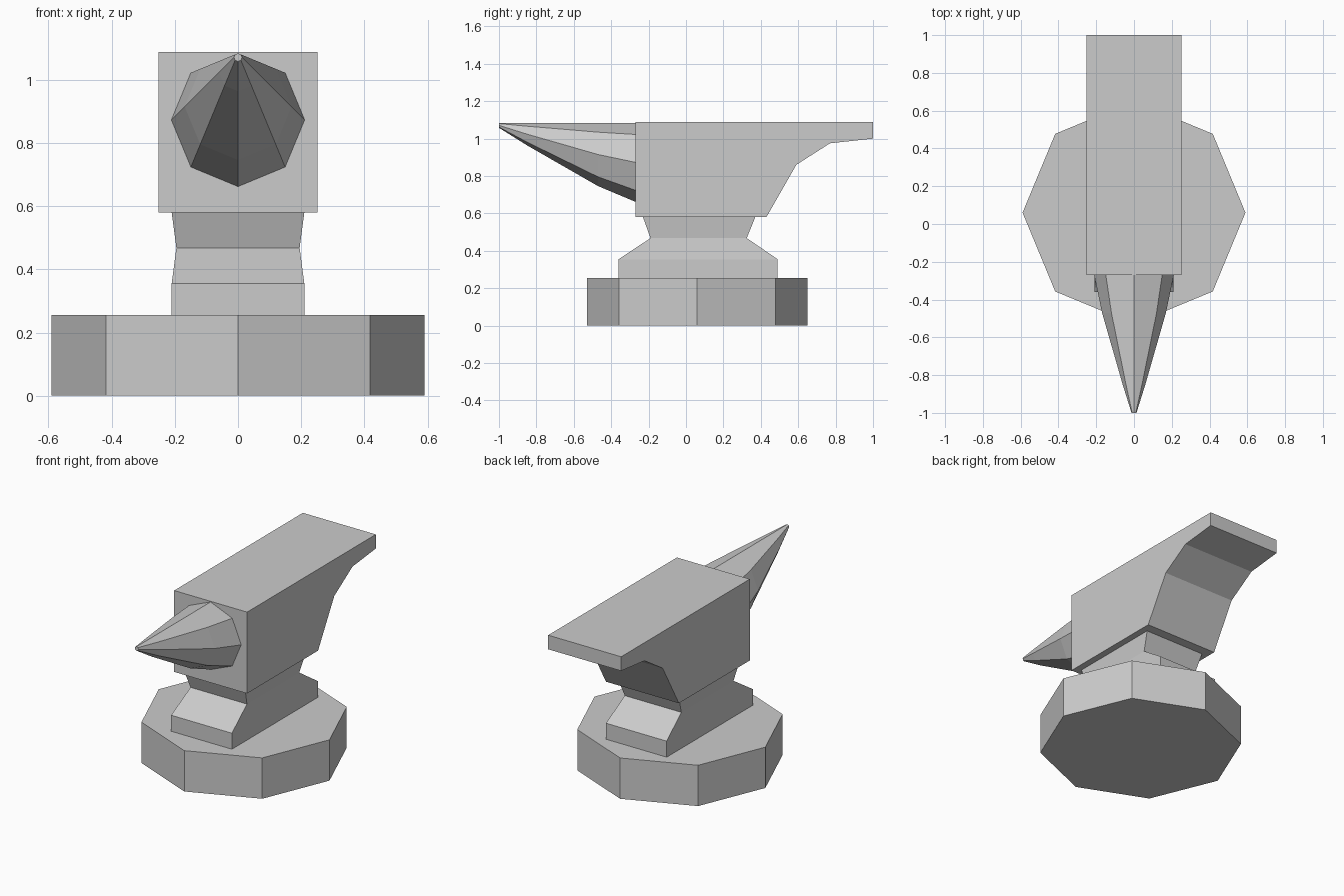
import bpy
import bmesh
from math import cos, sin, pi

cube = bpy.data.objects.get("Cube")
if cube:
    bpy.data.objects.remove(cube)

steel = bpy.data.materials.new("grey_steel")
steel.use_nodes = True
GREY = (0.6, 0.6, 0.6, 1)
steel.diffuse_color = GREY
steel.node_tree.nodes["Principled BSDF"].inputs["Base Color"].default_value = GREY


def loft(name, rings):
    """Skin a stack of equal-length rings and cap both ends."""
    bm = bmesh.new()
    loops = [[bm.verts.new(p) for p in ring] for ring in rings]
    for a, b in zip(loops, loops[1:]):
        for i in range(len(a)):
            j = (i + 1) % len(a)
            bm.faces.new((a[i], a[j], b[j], b[i]))
    bm.faces.new(loops[0])
    bm.faces.new(loops[-1])
    bmesh.ops.recalc_face_normals(bm, faces=bm.faces)
    mesh = bpy.data.meshes.new(name)
    bm.to_mesh(mesh)
    bm.free()
    mesh.materials.append(steel)
    obj = bpy.data.objects.new(name, mesh)
    bpy.context.collection.objects.link(obj)
    return obj


def octagon(radius):
    return [(radius * cos(i * pi / 4), radius * sin(i * pi / 4)) for i in range(8)]


def rectangle(half_x, y0, y1, z):
    return [(-half_x, y0, z), (half_x, y0, z), (half_x, y1, z), (-half_x, y1, z)]


# Octagonal base slab
loft("base", [[(x, y + 0.06, z) for x, y in octagon(0.59)] for z in (0, 0.255)])

# Pinched waist
loft("waist", [
    rectangle(0.21, -0.36, 0.49, 0.255),
    rectangle(0.21, -0.36, 0.49, 0.355),
    rectangle(0.195, -0.19, 0.325, 0.468),
    rectangle(0.21, -0.23, 0.37, 0.58),
])

# Body with stepped heel, a side profile extruded across x
profile = [(-0.27, 0.58), (0.43, 0.58), (0.59, 0.86), (0.77, 0.975),
           (1, 1), (1, 1.088), (-0.27, 1.088)]
loft("body", [[(x, y, z) for y, z in profile] for x in (-0.252, 0.252)])

# Tapering horn: y, centre height, radius
sections = [(-0.27, 0.873, 0.211), (-0.47, 0.915, 0.169),
            (-0.85, 1.024, 0.06), (-1, 1.071, 0.013)]
loft("horn", [[(x, y, c + z) for x, z in octagon(r)] for y, c, r in sections])
